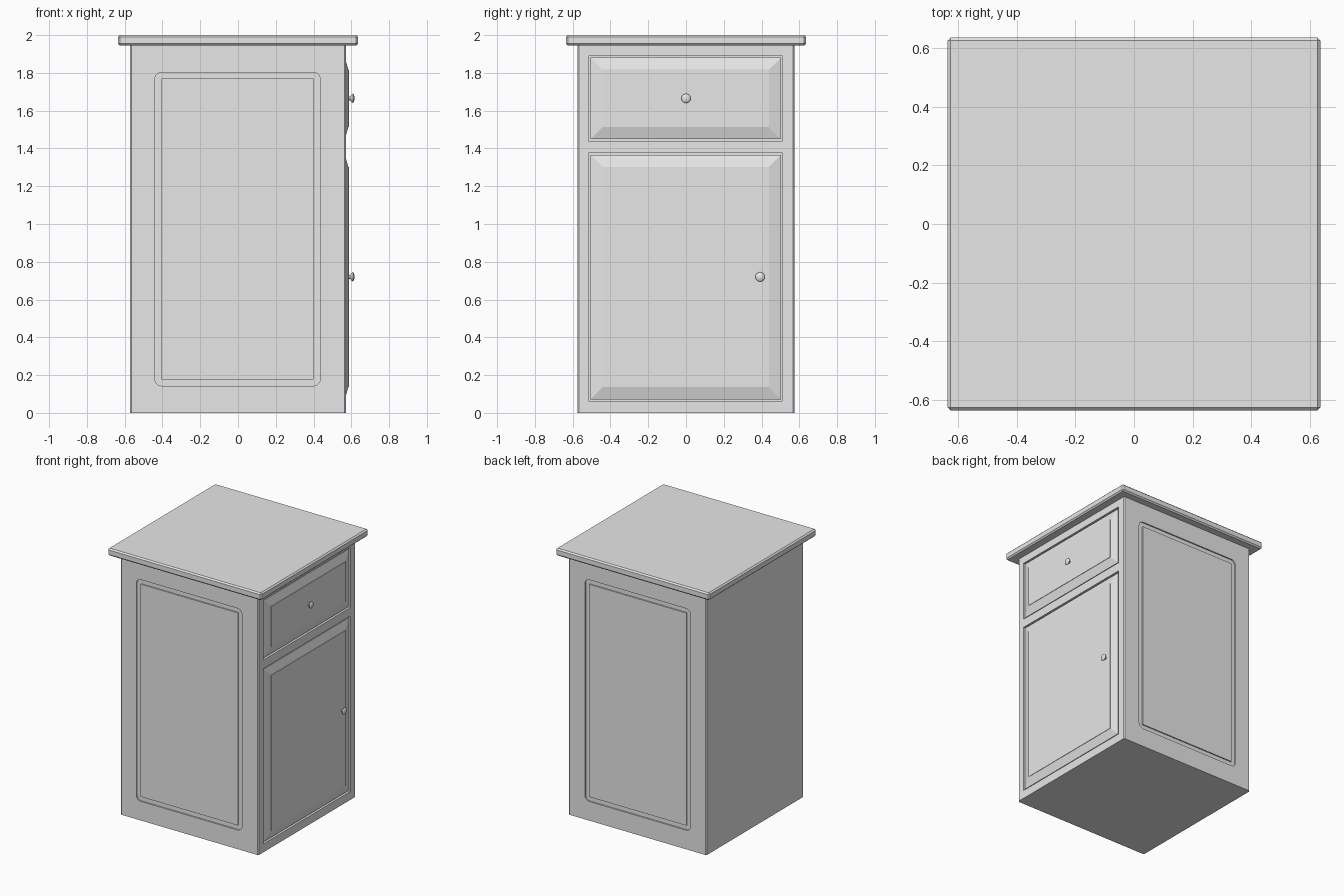
import bpy, bmesh, math
from mathutils import Matrix

cube = bpy.data.objects.get("Cube")
if cube:
    bpy.data.objects.remove(cube)

grey = bpy.data.materials.new("plain grey")
grey.use_nodes = True
grey.diffuse_color = (0.8, 0.8, 0.8, 1)
grey.node_tree.nodes["Principled BSDF"].inputs["Base Color"].default_value = (0.8, 0.8, 0.8, 1)


def finish(name, bm):
    bmesh.ops.recalc_face_normals(bm, faces=bm.faces)
    mesh = bpy.data.meshes.new(name)
    bm.to_mesh(mesh)
    bm.free()
    mesh.materials.append(grey)
    obj = bpy.data.objects.new(name, mesh)
    bpy.context.collection.objects.link(obj)
    return obj


def box(name, low, high, bevel=0, axis=None, segments=1):
    """Box between two corners; bevels all edges, or only those along one axis."""
    bm = bmesh.new()
    bmesh.ops.create_cube(bm, size=1)
    for v in bm.verts:
        v.co = [(a + b) / 2 + c * (b - a) for a, b, c in zip(low, high, v.co)]
    if bevel:
        edges = [e for e in bm.edges if axis is None
                 or abs((e.verts[0].co - e.verts[1].co).normalized()[axis]) > 0.9]
        bmesh.ops.bevel(bm, geom=edges, offset=bevel, segments=segments,
                        profile=0.5, affect='EDGES')
    return finish(name, bm)


def cut(target, cutter):
    cutter.hide_render = True
    mod = target.modifiers.new("recess", 'BOOLEAN')
    mod.operation = 'DIFFERENCE'
    mod.solver = 'EXACT'
    mod.object = cutter
    bpy.context.view_layer.objects.active = target
    bpy.ops.object.modifier_apply(modifier=mod.name)
    bpy.data.objects.remove(cutter)


def raised_panel(name, y0, y1, z0, z1):
    """Panel with a wide sloping border around a flat raised field."""
    bm = bmesh.new()
    rings = []
    for x, inset in ((FACE - 0.02, 0), (FACE - 0.006, 0), (FACE + 0.012, 0.064), (FACE + 0.015, 0.064)):
        rings.append([bm.verts.new((x, y, z)) for y, z in (
            (y0 + inset, z0 + inset), (y1 - inset, z0 + inset),
            (y1 - inset, z1 - inset), (y0 + inset, z1 - inset))])
    for a, b in zip(rings, rings[1:]):
        for i in range(4):
            j = (i + 1) % 4
            bm.faces.new((a[i], a[j], b[j], b[i]))
    bm.faces.new(rings[0])
    bm.faces.new(rings[-1])
    return finish(name, bm)


def knob(name, y, z):
    """Turned knob: thin stem with a domed head."""
    bm = bmesh.new()
    profile = [(0, 0.01), (0.008, 0.01), (0.016, 0.021), (0.022, 0.025),
               (0.027, 0.02), (0.030, 0.01), (0.031, 0)]
    verts = [bm.verts.new((x, r, 0)) for x, r in profile]
    edges = [bm.edges.new(pair) for pair in zip(verts, verts[1:])]
    bmesh.ops.spin(bm, geom=verts + edges, cent=(0, 0, 0), axis=(1, 0, 0),
                   angle=math.tau, steps=20)
    bmesh.ops.remove_doubles(bm, verts=bm.verts, dist=0.0005)
    bmesh.ops.transform(bm, matrix=Matrix.Translation((FACE + 0.014, y, z)), verts=bm.verts)
    obj = finish(name, bm)
    bpy.ops.object.select_all(action='DESELECT')
    obj.select_set(True)
    bpy.context.view_layer.objects.active = obj
    bpy.ops.object.shade_smooth_by_angle()


FACE = 0.572
SIDE = 0.575

# Cabinet body and overhanging top
body = box("cabinet_body", (-FACE, -SIDE, 0), (FACE, SIDE, 1.95), 0.008, axis=2)
box("top_board", (-0.636, -0.636, 1.945), (0.636, 0.636, 2), 0.01)

# Routed groove with a flush panel on both sides
for side, label in ((-1, "front"), (1, "back")):
    ys = sorted((side * (SIDE - 0.01), side * (SIDE + 0.05)))
    cut(body, box("groove_cutter", (-0.44, ys[0], 0.143), (0.435, ys[1], 1.803),
                  0.036, axis=1, segments=5))
    ys = sorted((side * (SIDE - 0.012), side * (SIDE - 0.001)))
    box(label + "_side_panel", (-0.404, ys[0], 0.177), (0.4, ys[1], 1.769))

# Drawer and door set into recesses with a narrow gap
for label, z0, z1 in (("drawer", 1.44, 1.89), ("door", 0.063, 1.375)):
    cut(body, box("recess_cutter", (FACE - 0.02, -0.515, z0), (FACE + 0.05, 0.512, z1)))
    raised_panel(label + "_front", -0.506, 0.503, z0 + 0.009, z1 - 0.009)

knob("drawer_knob", 0, 1.665)
knob("door_knob", 0.392, 0.72)
